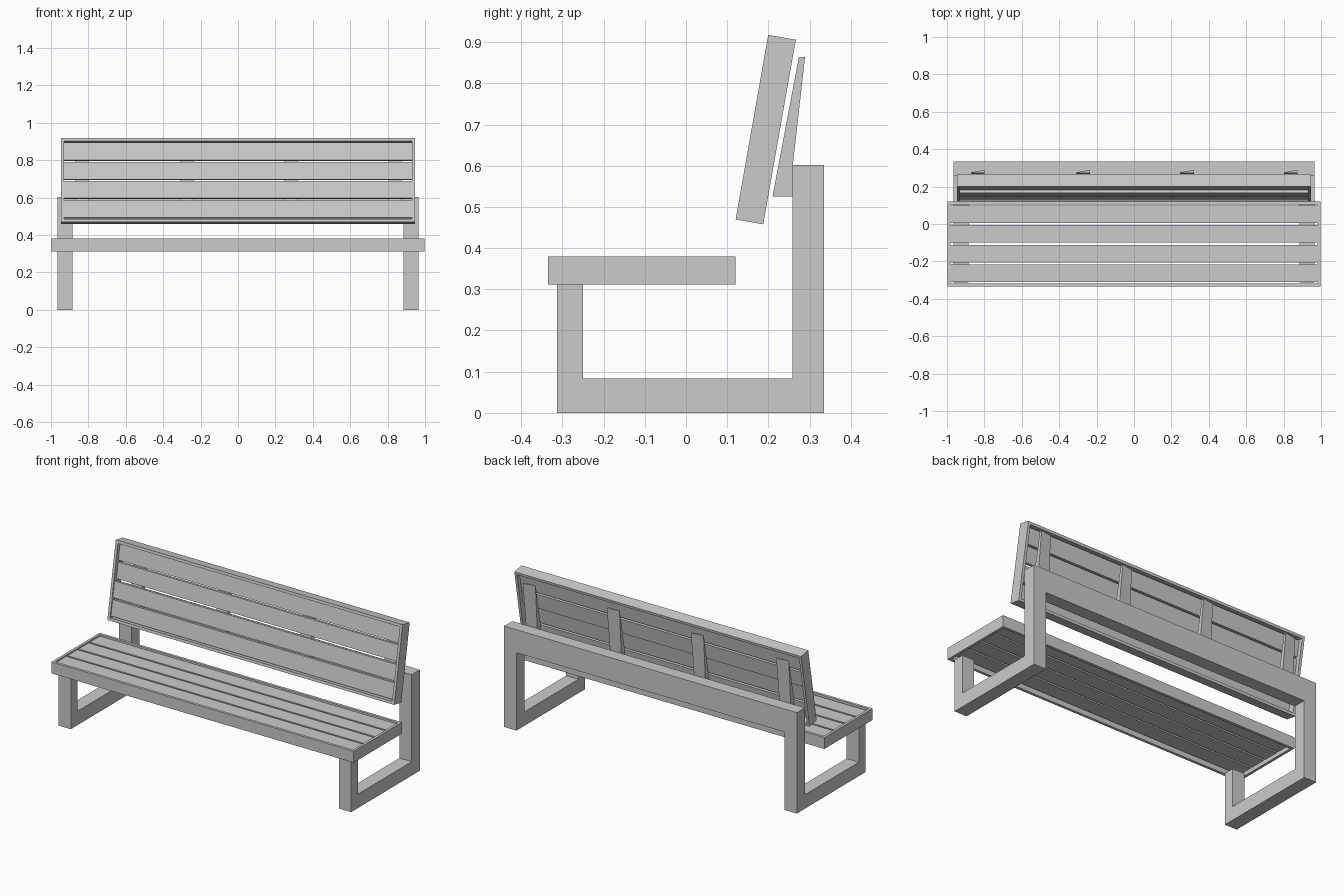
import bpy, bmesh, math
from mathutils import Matrix

if "Cube" in bpy.data.objects:
    bpy.data.objects.remove(bpy.data.objects["Cube"])


def finish(name, bm):
    bmesh.ops.recalc_face_normals(bm, faces=bm.faces)
    mesh = bpy.data.meshes.new(name)
    bm.to_mesh(mesh)
    bm.free()
    ob = bpy.data.objects.new(name, mesh)
    bpy.context.collection.objects.link(ob)
    return ob


def box(name, x0, x1, y0, y1, z0, z1):
    bm = bmesh.new()
    m = Matrix.Translation(((x0 + x1) / 2, (y0 + y1) / 2, (z0 + z1) / 2)) \
        @ Matrix.Diagonal((x1 - x0, y1 - y0, z1 - z0, 1))
    bmesh.ops.create_cube(bm, size=1, matrix=m)
    return finish(name, bm)


def side_profile(name, pts, x0, x1):
    """Extrude a y-z outline along x."""
    bm = bmesh.new()
    face = bm.faces.new([bm.verts.new((x0, y, z)) for y, z in pts])
    ext = bmesh.ops.extrude_face_region(bm, geom=[face])
    moved = [g for g in ext["geom"] if isinstance(g, bmesh.types.BMVert)]
    bmesh.ops.translate(bm, verts=moved, vec=(x1 - x0, 0, 0))
    return finish(name, bm)


def rim(name, hx, hy, wall, thick):
    """Rectangular open frame, front at z = 0."""
    bm = bmesh.new()
    rings = []
    for inset, z in ((0, 0), (wall, 0), (wall, -thick), (0, -thick)):
        a, b = hx - inset, hy - inset
        rings.append([bm.verts.new((x, y, z)) for x, y in
                      ((-a, -b), (a, -b), (a, b), (-a, b))])
    for r in range(4):
        p, q = rings[r], rings[(r + 1) % 4]
        for i in range(4):
            j = (i + 1) % 4
            bm.faces.new((p[i], p[j], q[j], q[i]))
    return finish(name, bm)


def slatted_panel(name, half_len, recesses, slat_thick, matrix):
    depth, thick, wall = 0.455, 0.068, 0.016
    parts = [rim(name + "_frame", half_len, depth / 2, wall, thick)]
    pitch, width = 0.105, 0.094
    for i, top in enumerate(recesses):
        c = (i - 1.5) * pitch + 0.002
        parts.append(box(f"{name}_slat_{i + 1}", -half_len + wall, half_len - wall,
                         c - width / 2, c + width / 2, -top - slat_thick, -top))
    for ob in parts:
        ob.matrix_world = matrix


# Seat and tilted backrest (slats listed front to back / bottom to top)
slatted_panel("seat", 0.998, (0.008,) * 4, 0.036, Matrix.Translation((0, -0.1075, 0.38)))
slatted_panel("backrest", 0.947, (0.007, 0.007, 0.022, 0.022), 0.022,
              Matrix.Translation((0, 0.16, 0.6935)) @ Matrix.Rotation(math.radians(80), 4, 'X'))

# Side leg frames
leg = [(-0.313, 0), (0.335, 0), (0.335, 0.602), (0.258, 0.602), (0.258, 0.083),
       (-0.25, 0.083), (-0.25, 0.312), (-0.313, 0.312)]
side_profile("leg_frame_right", leg, 0.885, 0.966)
side_profile("leg_frame_left", leg, -0.966, -0.885)

# Rear cross beam
box("rear_beam", -0.885, 0.885, 0.258, 0.335, 0.465, 0.602)

# Tapered backrest supports, thinner on their left edge
for i, x in enumerate((-0.835, -0.272, 0.283, 0.838)):
    ob = side_profile(f"back_support_{i + 1}",
                      [(0.21, 0.525), (0.259, 0.525), (0.259, 0.6), (0.289, 0.864), (0.274, 0.864)],
                      x - 0.037, x + 0.037)
    for v in ob.data.vertices:
        if v.co.x < x and v.co.y > 0.28:
            v.co.y -= 0.013
